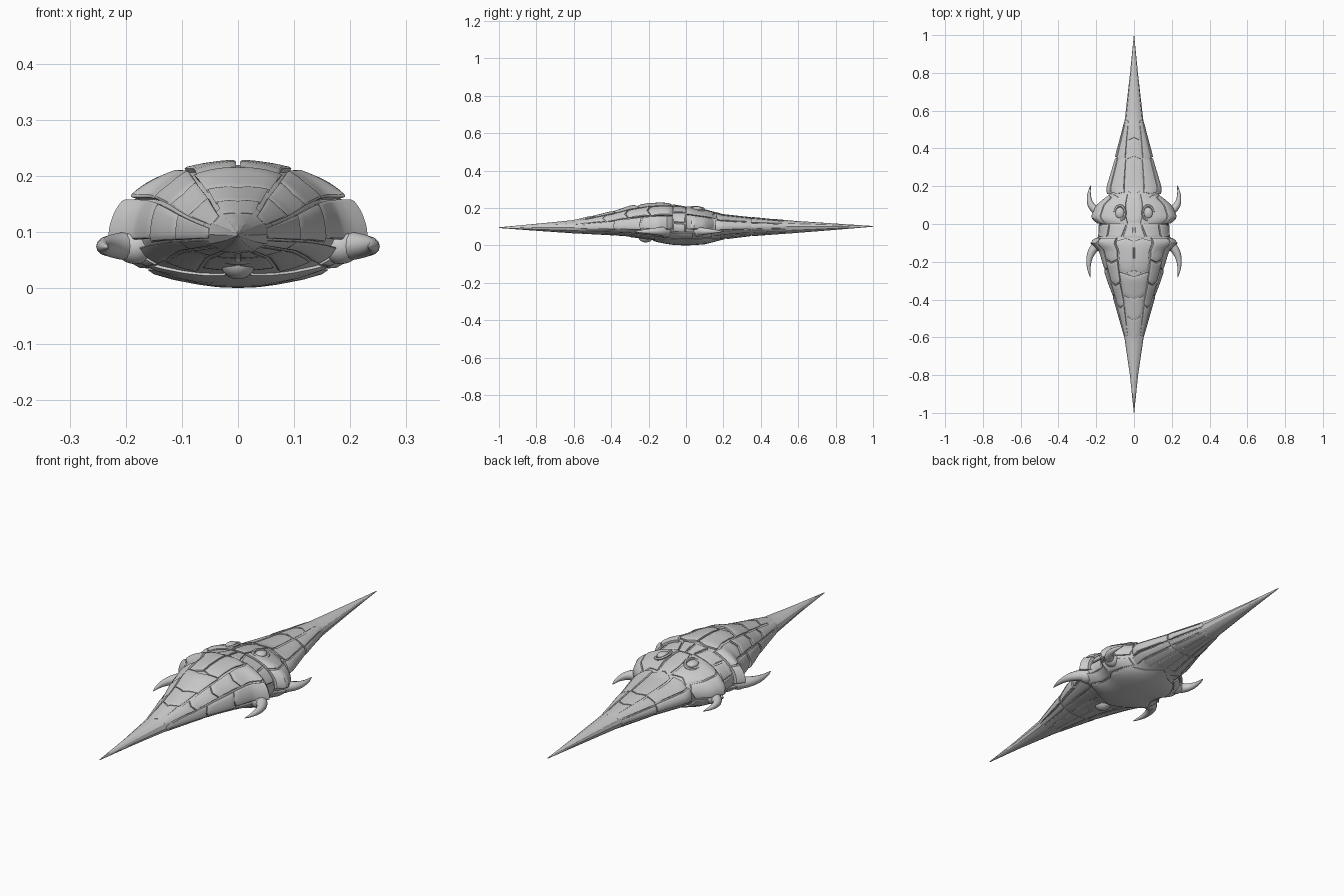
import bpy, bmesh
from math import sin, cos, pi, radians
from mathutils import Vector

if "Cube" in bpy.data.objects:
    bpy.data.objects.remove(bpy.data.objects["Cube"])

# hull stations: y, half width, top z, bottom z
HULL = [(-1, .001, .097, .093), (-.8, .022, .116, .078), (-.6, .052, .136, .064),
        (-.4, .106, .18, .054), (-.3, .14, .21, .047), (-.2, .168, .226, .03),
        (-.14, .185, .228, .014), (-.1, .228, .226, .007), (-.06, .192, .22, .002),
        (0, .192, .21, 0), (.035, .228, .205, .001), (.1, .2, .193, .006), (.15, .14, .18, .018),
        (.195, .143, .166, .031), (.35, .1, .151, .049), (.55, .05, .134, .063),
        (.8, .021, .117, .083), (1, .001, .104, .1)]


def station(y):
    y = max(-1, min(1, y))
    for a, b in zip(HULL, HULL[1:]):
        if y <= b[0]:
            f = (y - a[0]) / (b[0] - a[0])
            return [a[i] + (b[i] - a[i]) * f for i in (1, 2, 3)]


def surf(t, y, k=1.0):
    # point on the hull; t = 0 at the top ridge, pi at the belly
    w, zt, zb = station(y)
    zc = .098 + .004 * y
    c = cos(t)
    return Vector((k * w * sin(t), y, zc + k * ((zt - zc) if c > 0 else (zc - zb)) * c))


def finish(name, bm, angle=28):
    bmesh.ops.recalc_face_normals(bm, faces=bm.faces)
    me = bpy.data.meshes.new(name)
    bm.to_mesh(me)
    bm.free()
    ob = bpy.data.objects.new(name, me)
    bpy.context.collection.objects.link(ob)
    bpy.ops.object.select_all(action='DESELECT')
    ob.select_set(True)
    bpy.context.view_layer.objects.active = ob
    bpy.ops.object.shade_smooth_by_angle(angle=radians(angle))
    return ob


def skin(bm, rings):
    rs = [[bm.verts.new(p) for p in r] for r in rings]
    n = len(rs[0])
    for a, b in zip(rs, rs[1:]):
        for i in range(n):
            bm.faces.new((a[i], a[(i + 1) % n], b[(i + 1) % n], b[i]))
    bm.faces.new(rs[0])
    bm.faces.new(rs[-1])


def loft(name, ys, k, sides):
    bm = bmesh.new()
    skin(bm, [[surf(2 * pi * i / sides, y, k) for i in range(sides)] for y in ys])
    return finish(name, bm)


def plate(bm, ya, yb, ta, tb, bow=(0, 0), lift=(1, 1), mirror=True, gap=.0035):
    # ta, tb: angle range (deg) at the ya and yb ends; bow: pointed end seams
    n = 8
    for s in ((1, -1) if mirror else (1,)):
        def at(u, v, inner):
            e = 1 - abs(2 * u - 1)
            y0, y1 = ya + gap + bow[0] * e, yb - gap + bow[1] * e
            y = y0 + (y1 - y0) * v
            lo = radians(ta[0] + (tb[0] - ta[0]) * v)
            hi = radians(ta[1] + (tb[1] - ta[1]) * v)
            w, zt, zb = station(y)
            d = gap / max(.03, (w + zt - .098) / 2)
            t = lo + d + (hi - lo - 2 * d) * u
            k = lift[0] + (lift[1] - lift[0]) * v
            return surf(t * s, y, k * inner)
        # a small chamfer band around each plate, then a skirt into the hull
        us = [0] + [.06 + .88 * i / n for i in range(n + 1)] + [1]
        g = []
        for i, u in enumerate(us):
            row = []
            for j, v in enumerate(us):
                rim = i in (0, n + 2) or j in (0, n + 2)
                row.append(bm.verts.new(at(u, v, .983 if rim else 1)))
            g.append(row)
        m = n + 2
        for i in range(m):
            for j in range(m):
                bm.faces.new((g[i][j], g[i + 1][j], g[i + 1][j + 1], g[i][j + 1]))
        loop = [(i, 0) for i in range(m)] + [(m, j) for j in range(m)] + \
               [(i, m) for i in range(m, 0, -1)] + [(0, j) for j in range(m, 0, -1)]
        low = [bm.verts.new(at(us[i], us[j], .91)) for i, j in loop]
        for q in range(len(loop)):
            r = (q + 1) % len(loop)
            bm.faces.new((g[loop[q][0]][loop[q][1]], low[q], low[r], g[loop[r][0]][loop[r][1]]))


# inner hull and the two long spikes
loft("inner_hull", [-.66 + .02 * i for i in range(65)], .935, 32)
loft("front_spike", [-1, -.93, -.86, -.8, -.73, -.66, -.6, -.54], .985, 12)
loft("tail_spike", [.52, .55, .6, .66, .73, .8, .87, .94, 1], .985, 12)

# front armour: scalloped centre row, split shoulder, staggered flanks
bm = bmesh.new()
up = (1.0, 1.03)
plate(bm, -.59, -.485, (-35, 35), (-30, 30), (-.025, -.025), up, False)
plate(bm, -.485, -.375, (-32, 32), (-30, 30), (-.025, -.025), up, False)
plate(bm, -.375, -.25, (-32, 32), (-32, 32), (-.025, -.025), up, False)
plate(bm, -.25, -.085, (0, 30), (0, 26), (-.012, .012), (1, 1.015))
plate(bm, -.59, -.43, (35, 70), (31, 68), (-.01, -.012), up)
plate(bm, -.43, -.31, (31, 68), (32, 64), (-.012, -.015), up)
plate(bm, -.31, -.19, (32, 64), (30, 62), (-.015, -.015), up)
plate(bm, -.19, -.07, (30, 62), (26, 60), (-.015, .0), (1, 1.02))
plate(bm, -.59, -.375, (70, 106), (66, 106), (-.01, -.01), up)
plate(bm, -.375, -.235, (66, 106), (63, 106), (-.01, -.01), up)
plate(bm, -.235, -.07, (63, 100), (60, 98), (-.01, .0), (1, 1.02))
finish("front_armour", bm)

# collar band between the front armour and the head shield
bm = bmesh.new()
plate(bm, -.075, .005, (0, 20), (0, 12), (.0, .0), (.985, .985))
plate(bm, -.07, .0, (20, 50), (12, 45), (.0, .0), (.985, .985))
plate(bm, -.07, .0, (50, 78), (45, 80), (.0, .0), (.985, .985))
plate(bm, -.07, .0, (78, 108), (80, 108), (.0, .0), (.985, .985))
finish("collar_plates", bm)

# head shield around the eyes
bm = bmesh.new()
plate(bm, .005, .175, (-9, 9), (-14, 14), (.0, -.02), (1, 1), False)
plate(bm, .0, .16, (9, 52), (14, 55), (.0, -.015), (1.02, 1))
plate(bm, .0, .145, (52, 98), (55, 100), (.0, .01), (1.01, 1))
finish("head_shield", bm)

# tail armour
bm = bmesh.new()
dn = (1.03, 1.0)
plate(bm, .175, .34, (-20, 20), (-24, 24), (-.02, .015), dn, False)
plate(bm, .34, .44, (-26, 26), (-28, 28), (.015, .015), dn, False)
plate(bm, .44, .55, (-28, 28), (-32, 32), (.015, .02), dn, False)
plate(bm, .165, .345, (20, 60), (24, 62), (-.008, .0), dn)
plate(bm, .155, .35, (60, 106), (62, 106), (.0, .0), dn)
plate(bm, .345, .545, (26, 66), (32, 66), (.0, .01), dn)
plate(bm, .35, .54, (66, 106), (66, 106), (.0, .0), dn)
finish("tail_armour", bm)

# underside: wide belly plate, flank panels and lengthwise strips
bm = bmesh.new()
plate(bm, -.12, .13, (132, 228), (132, 228), (-.06, .08), (1, 1), False)
plate(bm, -.13, .14, (106, 132), (106, 132), (.0, .0), (1, 1))
for lo in (106, 131, 156):
    hi = min(lo + 25, 180)
    front, back = -.13 - .0022 * (lo - 106) * .6, .145 + .002 * (lo - 106) * .7
    for a, b in ((-.58, -.38), (-.38, front)):
        plate(bm, a, b, (lo, hi), (lo, hi), (0, 0), (.985, 1))
    for a, b in ((back, .35), (.35, .54)):
        plate(bm, a, b, (lo, hi), (lo, hi), (0, 0), (1, .985))
finish("underside_plates", bm)


def ball(bm, c, r, segs=20):
    res = bmesh.ops.create_uvsphere(bm, u_segments=segs, v_segments=12, radius=1)
    for v in res['verts']:
        v.co = Vector(c) + Vector((v.co.x * r[0], v.co.y * r[1], v.co.z * r[2]))


def horn(bm, pts, r0):
    # tapered horn along a quadratic curve
    a, b, c = map(Vector, pts)
    rings = []
    for i in range(13):
        f = i / 12
        p = a * (1 - f) ** 2 + b * 2 * f * (1 - f) + c * f * f
        d = ((b - a) * (1 - f) + (c - b) * f).normalized()
        side = d.cross(Vector((0, 0, 1))).normalized()
        r = r0 * (1 - f) ** .75 + .0008
        rings.append([p + side * r * cos(q * pi / 6) + Vector((0, 0, 1)) * r * sin(q * pi / 6)
                      for q in range(12)])
    skin(bm, rings)


# four side horns with rounded sockets
horns, sockets = bmesh.new(), bmesh.new()
for s in (1, -1):
    horn(horns, [(s * .185, -.105, .075), (s * .262, -.16, .076), (s * .231, -.283, .073)], .027)
    horn(horns, [(s * .185, .065, .075), (s * .26, .095, .076), (s * .229, .205, .074)], .025)
    ball(sockets, (s * .183, -.112, .075), (.036, .033, .032))
    ball(sockets, (s * .183, .068, .075), (.036, .033, .03))
finish("side_horns", horns, 40)
finish("horn_sockets", sockets, 40)

# eyes with raised lids
eyes, lids = bmesh.new(), bmesh.new()
for s in (1, -1):
    c = surf(s * radians(20), .058, 1)
    ball(eyes, c, (.024, .03, .014))
    out = Vector((s * .32, .08, .94)).normalized()
    ax = out.cross(Vector((0, 1, 0))).normalized()
    ay = out.cross(ax)
    ring = []
    for i in range(24):
        q = 2 * pi * i / 24
        rad = ax * cos(q) * .03 + ay * sin(q) * .039
        d = rad.normalized()
        ring.append([c + rad + d * .007 * cos(h * pi / 3) + out * .006 * sin(h * pi / 3)
                     for h in range(6)])
    vs = [[lids.verts.new(p) for p in r] for r in ring]
    for i in range(24):
        for h in range(6):
            a, b = vs[i], vs[(i + 1) % 24]
            lids.faces.new((a[h], a[(h + 1) % 6], b[(h + 1) % 6], b[h]))
finish("eyes", eyes, 40)
finish("eyelids", lids, 40)

# small dome and hood under the front
bm = bmesh.new()
ball(bm, (0, -.215, .046), (.032, .04, .03))
finish("chin_dome", bm, 40)
bm = bmesh.new()
ball(bm, (0, -.25, .052), (.04, .06, .012))
finish("chin_hood", bm, 40)
